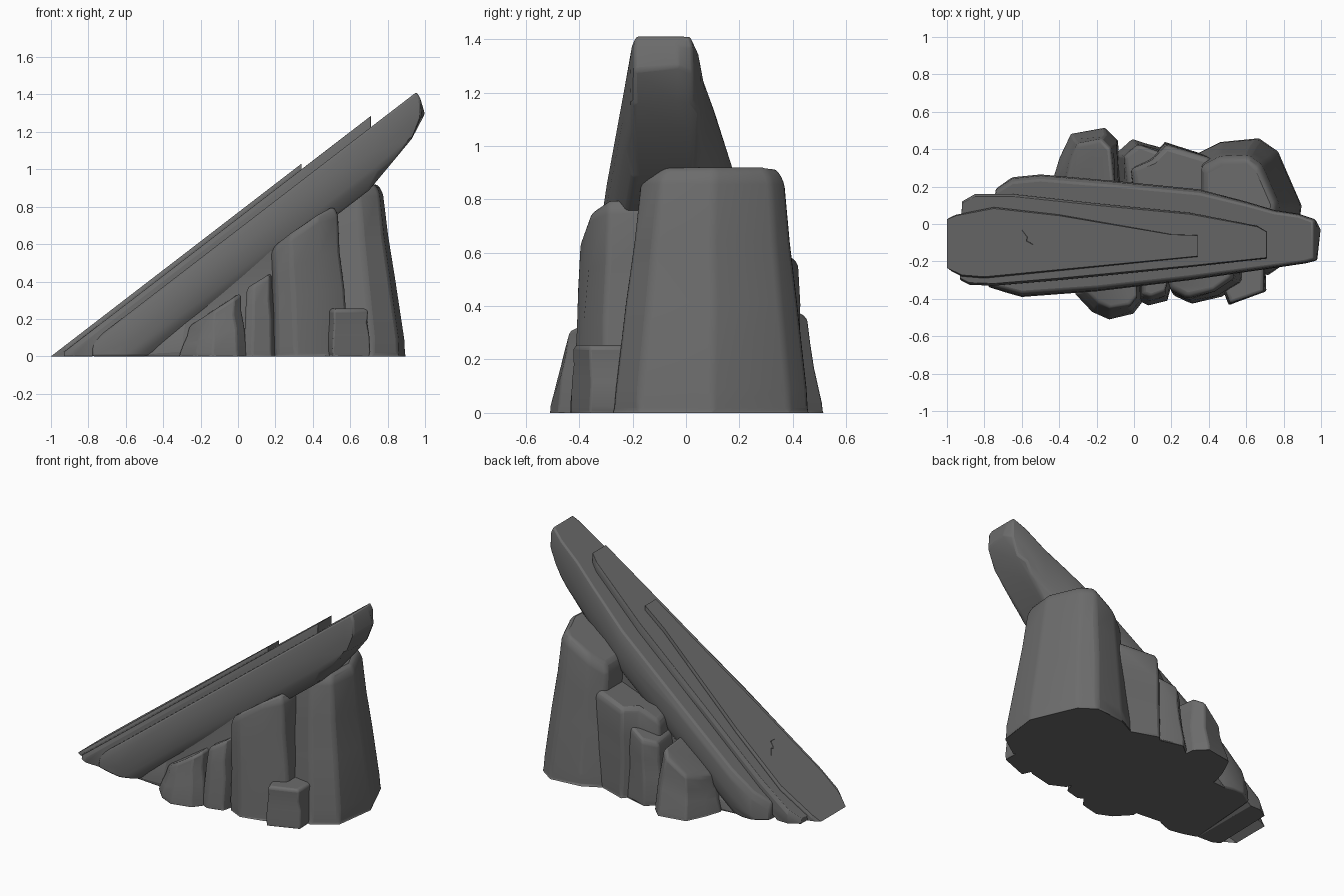
import bpy, bmesh, math
from mathutils import Vector, noise

cube = bpy.data.objects.get("Cube")
if cube:
    bpy.data.objects.remove(cube, do_unlink=True)

GREY = (0.15, 0.15, 0.15, 1)
stone = bpy.data.materials.new("grey_stone")
stone.use_nodes = True
stone.diffuse_color = GREY
bsdf = next(n for n in stone.node_tree.nodes if n.type == 'BSDF_PRINCIPLED')
bsdf.inputs["Base Color"].default_value = GREY
bsdf.inputs["Roughness"].default_value = 0.9


def ramp(x):
    """Height of the sloping top plane."""
    return 0.769 * (x + 1)


def finish(name, bm, bevel=0, smooth=True):
    bmesh.ops.recalc_face_normals(bm, faces=bm.faces[:])
    mesh = bpy.data.meshes.new(name)
    bm.to_mesh(mesh)
    bm.free()
    mesh.materials.append(stone)
    obj = bpy.data.objects.new(name, mesh)
    bpy.context.collection.objects.link(obj)
    if bevel:
        mod = obj.modifiers.new("worn_edges", 'BEVEL')
        mod.width, mod.segments = bevel, 2
        mod.limit_method, mod.angle_limit = 'ANGLE', math.radians(22)
    if smooth:
        bpy.ops.object.select_all(action='DESELECT')
        obj.select_set(True)
        bpy.context.view_layer.objects.active = obj
        bpy.ops.object.shade_smooth_by_angle(angle=math.radians(35))
    return obj


def loft(rings):
    """Skin a stack of matching rings, capped and cut level with the ground."""
    bm = bmesh.new()
    loops = [[bm.verts.new(p) for p in ring] for ring in rings]
    n = len(loops[0])
    for a, b in zip(loops, loops[1:]):
        for i in range(n):
            j = (i + 1) % n
            bm.faces.new((a[i], a[j], b[j], b[i]))
    bm.faces.new(loops[0])
    bm.faces.new(loops[-1])
    cut = bmesh.ops.bisect_plane(bm, geom=bm.verts[:] + bm.edges[:] + bm.faces[:],
                                 plane_co=(0, 0, 0), plane_no=(0, 0, 1), clear_inner=True)
    edges = [e for e in cut["geom_cut"] if isinstance(e, bmesh.types.BMEdge) and e.is_boundary]
    if edges:
        bmesh.ops.holes_fill(bm, edges=edges)
    return bm


def slab(name, outline, drop, layers, bevel, smooth=True):
    """Sloping plank: layers are (depth, width scale, furthest x)."""
    mid = -0.09
    rings = [[(min(x, far), mid + (y - mid) * wide, ramp(min(x, far)) - drop - depth)
              for x, y in outline] for depth, wide, far in layers]
    return finish(name, loft(rings), bevel, smooth)


def rock(name, outline, height, tilt=0, taper=0.2, lean=(0, 0), gap=0.36):
    """Tapered boulder whose top follows the underside of the planks."""
    cx = sum(p[0] for p in outline) / len(outline)
    cy = sum(p[1] for p in outline) / len(outline)
    rings = []
    for t, extra in ((0, 0.98), (0.1, 1), (0.45, 1), (0.7, 0.98), (0.95, 1), (1, 0.9)):
        s = (1 - taper * t) * extra
        ring = []
        for x, y in outline:
            px = cx + (x - cx) * s + lean[0] * t
            py = cy + (y - cy) * s + lean[1] * t
            top = max(0.03, min(height + tilt * (px - cx), ramp(px) - gap))
            wob = noise.noise_vector(Vector((px, py, t)) * 4) * 0.012
            ring.append((px + wob.x, py + wob.y, t * top))
        rings.append(ring)
    return finish(name, loft(rings), 0.018)


# Three overlapping sloping slabs
top_slab = slab("top_slab", [
    (-1, -.24), (-.92, -.28), (-.8, -.29), (-.2, -.23), (.34, -.175), (.34, -.06),
    (.2, -.055), (0, -.02), (-.4, .05), (-.75, .09), (-.95, .05), (-1, .03)],
    0, ((0, .96, 2), (.02, 1, 2), (.12, 1, 2)), 0.006, smooth=False)
slab("middle_slab", [
    (-.93, -.3), (-.88, -.325), (-.75, -.33), (-.4, -.3), (.3, -.23), (.71, -.185),
    (.71, -.04), (.66, -.01), (.3, .06), (-.2, .11), (-.65, .16), (-.85, .16), (-.92, .12)],
    0.03, ((0, .95, 2), (.03, 1, 2), (.14, 1, 2)), 0.008)
slab("lower_slab", [
    (-.78, -.34), (-.6, -.39), (-.2, -.36), (.3, -.3), (.75, -.235), (.92, -.21), (.98, -.195),
    (1, -.03), (.97, .025), (.88, .055), (.75, .075), (.6, .12), (.35, .185), (-.1, .23),
    (-.5, .265), (-.65, .25), (-.74, .19)],
    0.09, ((0, .92, .955), (.05, .98, .975), (.15, 1, 1), (.23, .97, .93), (.27, .92, .84),
           (.33, .78, .7)), 0.015)

# Inner core and standing pillar
rock("core", [(-.6, -.33), (-.3, -.36), (.2, -.33), (.5, -.2), (.5, .15), (0, .22),
              (-.4, .24), (-.6, .22)], 0.8, taper=0.08, gap=0.3)
rock("pillar", [
    (.34, -.05), (.5, -.24), (.72, -.275), (.87, -.18), (.905, .1), (.77, .39),
    (.67, .46), (.46, .45), (.33, .38)], 0.92, taper=0.28, lean=(-.05, 0), gap=0.29)

# Front boulders
rock("front_tall_rock", [(.17, -.28), (.21, -.38), (.31, -.43), (.47, -.39), (.59, -.31),
                         (.59, 0), (.17, 0)], 0.8, taper=0.13, lean=(-.03, .01), gap=0.33)
rock("front_narrow_rock", [(.03, -.42), (.08, -.44), (.18, -.41), (.2, -.33), (.2, -.1),
                           (.03, -.1)], 0.41, tilt=0.6, taper=0.2, lean=(0, .02))
rock("front_low_rock", [(-.32, -.38), (-.23, -.47), (-.14, -.51), (0, -.485), (.05, -.42),
                        (.04, -.15), (-.28, -.15)], 0.25, tilt=0.65, taper=0.26, lean=(.01, .02))
rock("front_small_block", [(.48, -.36), (.51, -.43), (.7, -.36), (.7, -.2), (.48, -.2)],
     0.255, taper=0.04)

# Back boulders
rock("back_low_rock", [(-.43, .25), (-.4, .35), (-.34, .48), (-.15, .515), (-.08, .45),
                       (-.06, .1), (-.4, .1)], 0.34, tilt=0.4, taper=0.3, lean=(.02, -.01), gap=0.27)
rock("back_narrow_rock", [(-.1, .38), (-.01, .455), (.13, .41), (.2, .36), (.18, .1),
                          (-.08, .1)], 0.43, tilt=0.4, taper=0.22, lean=(.02, 0), gap=0.3)
rock("back_middle_rock", [(-.04, .3), (.08, .35), (.16, .44), (.42, .36), (.44, .08), (-.02, .08)],
     0.58, tilt=0.15, taper=0.08, lean=(.01, 0), gap=0.27)


# Shallow crack carved into the top slab
def carve(target, name, path, inward, width):
    """Cut a thin zigzag groove: a tapered strip sunk along the inward direction."""
    pts = [Vector(p) for p in path]
    inward = Vector(inward).normalized()
    side = (pts[-1] - pts[0]).cross(inward).normalized()
    last = len(pts) - 1
    rings = []
    for i, p in enumerate(pts):
        w = side * width * (0.3 if i in (0, last) else 1)
        rings.append([p - w - inward * .05, p + w - inward * .05, p + inward * .015])
    cutter = finish(name, loft(rings), smooth=False)
    cutter.hide_render = True
    cutter.hide_viewport = True
    mod = target.modifiers.new("crack", 'BOOLEAN')
    mod.object, mod.operation, mod.solver = cutter, 'DIFFERENCE', 'EXACT'


carve(top_slab, "crack_cutter",
      [(x, y, ramp(x)) for x, y in ((-.6, -.03), (-.57, -.07), (-.575, -.09), (-.54, -.11), (-.54, -.15))],
      (.61, 0, -.79), 0.008)
